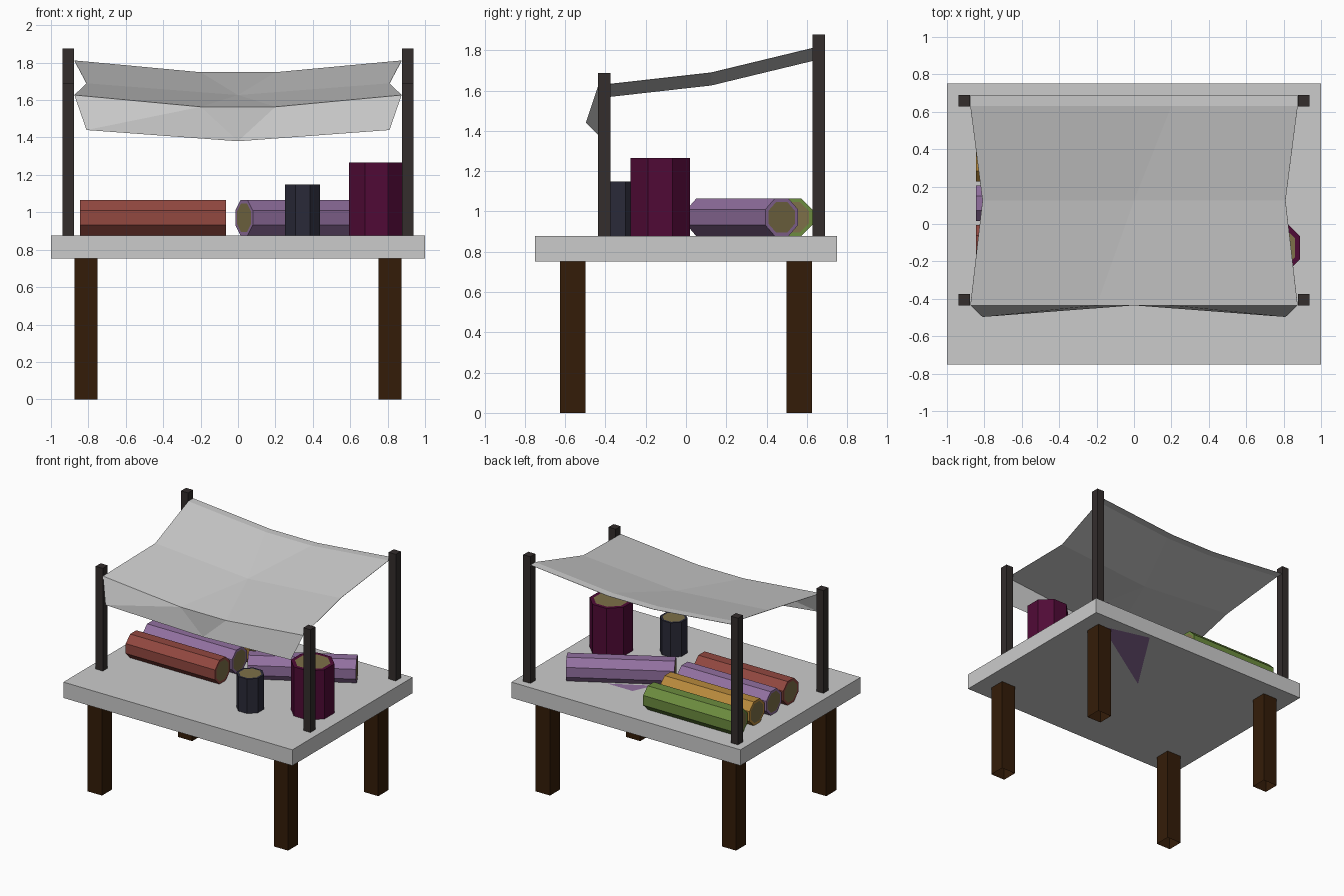
import bpy, bmesh
from math import pi, cos, radians
from mathutils import Matrix

if "Cube" in bpy.data.objects:
    bpy.data.objects.remove(bpy.data.objects["Cube"])


def mat(name, hexcol):
    m = bpy.data.materials.new(name)
    srgb = [int(hexcol[i:i + 2], 16) / 255 for i in (0, 2, 4)]
    m.diffuse_color = [((c + 0.055) / 1.055) ** 2.4 if c > 0.04 else c / 12.92 for c in srgb] + [1]
    m.use_nodes = True
    m.node_tree.nodes["Principled BSDF"].inputs["Base Color"].default_value = m.diffuse_color
    return m


WOOD = mat("dark_wood", "341c08")
POST = mat("post_wood", "332d2c")
CAP = mat("roll_core", "7d7048")
RED = mat("red_cloth", "924840")
PURPLE = mat("purple_cloth", "9270a0")
ORANGE = mat("orange_cloth", "b88a3c")
GREEN = mat("green_cloth", "6c8c3e")
WINE = mat("wine_cloth", "500a36")
SLATE = mat("slate_cloth", "2a2a38")


def add(name, bm, *mats):
    me = bpy.data.meshes.new(name)
    bm.to_mesh(me)
    bm.free()
    for m in mats:
        me.materials.append(m)
    ob = bpy.data.objects.new(name, me)
    bpy.context.collection.objects.link(ob)
    return ob


def box(name, lo, hi, *mats, open_ends=False):
    bm = bmesh.new()
    size = [h - l for l, h in zip(lo, hi)]
    mid = [(h + l) / 2 for l, h in zip(lo, hi)]
    bmesh.ops.create_cube(bm, size=1, matrix=Matrix.Translation(mid) @ Matrix.Diagonal((*size, 1)))
    if open_ends:
        bm.normal_update()
        ends = [f for f in bm.faces if abs(f.normal.z) > 0.9]
        bmesh.ops.delete(bm, geom=ends, context='FACES_ONLY')
    add(name, bm, *mats)


def sheet(name, verts, faces, *mats):
    bm = bmesh.new()
    vs = [bm.verts.new(v) for v in verts]
    for f in faces:
        bm.faces.new([vs[i] for i in f])
    return add(name, bm, *mats)


def roll(name, mid, width, length, color, yaw=None):
    """Octagonal cloth roll; upright when yaw is None, else lying at that angle."""
    bm = bmesh.new()
    r = width / 2 / cos(pi / 8)
    bmesh.ops.create_cone(bm, cap_ends=True, segments=8, radius1=r, radius2=r, depth=length,
                          matrix=Matrix.Rotation(pi / 8, 4, 'Z'))
    caps = [f for f in bm.faces if len(f.verts) == 8]
    bmesh.ops.inset_individual(bm, faces=caps, thickness=width * 0.1)
    for f in caps:
        f.material_index = 1
    m = Matrix.Translation(mid)
    if yaw is not None:
        m = m @ Matrix.Rotation(yaw, 4, 'Z') @ Matrix.Rotation(pi / 2, 4, 'Y')
    bm.transform(m)
    add(name, bm, color, CAP)


# Table
T, B = 0.877, 0.752
box("table_top", (-1, -0.75, B), (1, 0.75, T))
for sx, side in ((-1, "left"), (1, "right")):
    for sy, end in ((-1, "front"), (1, "back")):
        x, y = sx * 0.8125, sy * 0.5625
        box(f"{end}_{side}_leg", (x - .0625, y - .0625, 0), (x + .0625, y + .0625, B), WOOD, open_ends=True)
    # Canopy posts
    for end, y, top in (("front", -0.405, 1.688), ("back", 0.66, 1.877)):
        x = sx * 0.907
        box(f"{end}_{side}_post", (x - .031, y - .031, T), (x + .031, y + .031, top), POST)


# Sagging canopy: four-point edge rows with a three-point row between them
def edge_row(y, z):
    return [(-0.875, y, z), (-0.2, y, z - 0.063), (0.2, y, z - 0.063), (0.875, y, z)]


front, back = edge_row(-0.435, 1.627), edge_row(0.63, 1.812)
middle = [(-0.81, 0.125, 1.69), (0, 0.125, 1.627), (0.81, 0.125, 1.69)]
canopy = sheet("canopy", front + middle + back + edge_row(0.69, 1.812),
               [(0, 1, 5, 4), (1, 2, 5), (2, 3, 6, 5),
                (4, 5, 8, 7), (5, 9, 8), (5, 6, 10, 9),
                (7, 8, 12, 11), (8, 9, 13, 12), (9, 10, 14, 13)])
canopy.modifiers.new("thickness", 'SOLIDIFY').thickness = 0.002

# Front valance hanging from the canopy edge
sheet("canopy_valance", front + [(-0.81, -0.497, 1.44), (0, -0.435, 1.38), (0.81, -0.497, 1.44)],
      [(0, 4, 1), (1, 4, 5), (1, 5, 2), (2, 3, 6, 5)])

# Lying cloth rolls
W, L = 0.1875, 0.78
for i, (n, c) in enumerate((("red", RED), ("purple", PURPLE), ("orange", ORANGE), ("green", GREEN))):
    roll(n + "_roll", (-0.455, -0.10 + 0.211 * i, T + W / 2), W, L, c, 0)
roll("angled_purple_roll", (0.37, 0.28, T + W / 2), W, L, PURPLE, radians(30))

# Loose cloth end passing through the table top
sheet("loose_cloth_end",
      [(0.07, 0.13, B - 0.002), (0.83, 0.62, B - 0.002), (0.45, 0.72, B - 0.002),
       (0.13, 0.22, T + 0.002), (0.42, 0.38, T + 0.002), (0.2, 0.38, T + 0.002)],
      [(0, 2, 1), (3, 4, 5)], PURPLE)

# Upright cloth rolls
roll("slate_roll", (0.345, -0.34, T + 0.136), W, 0.272, SLATE)
roll("wine_roll", (0.741, -0.127, T + 0.194), 0.295, 0.388, WINE)
